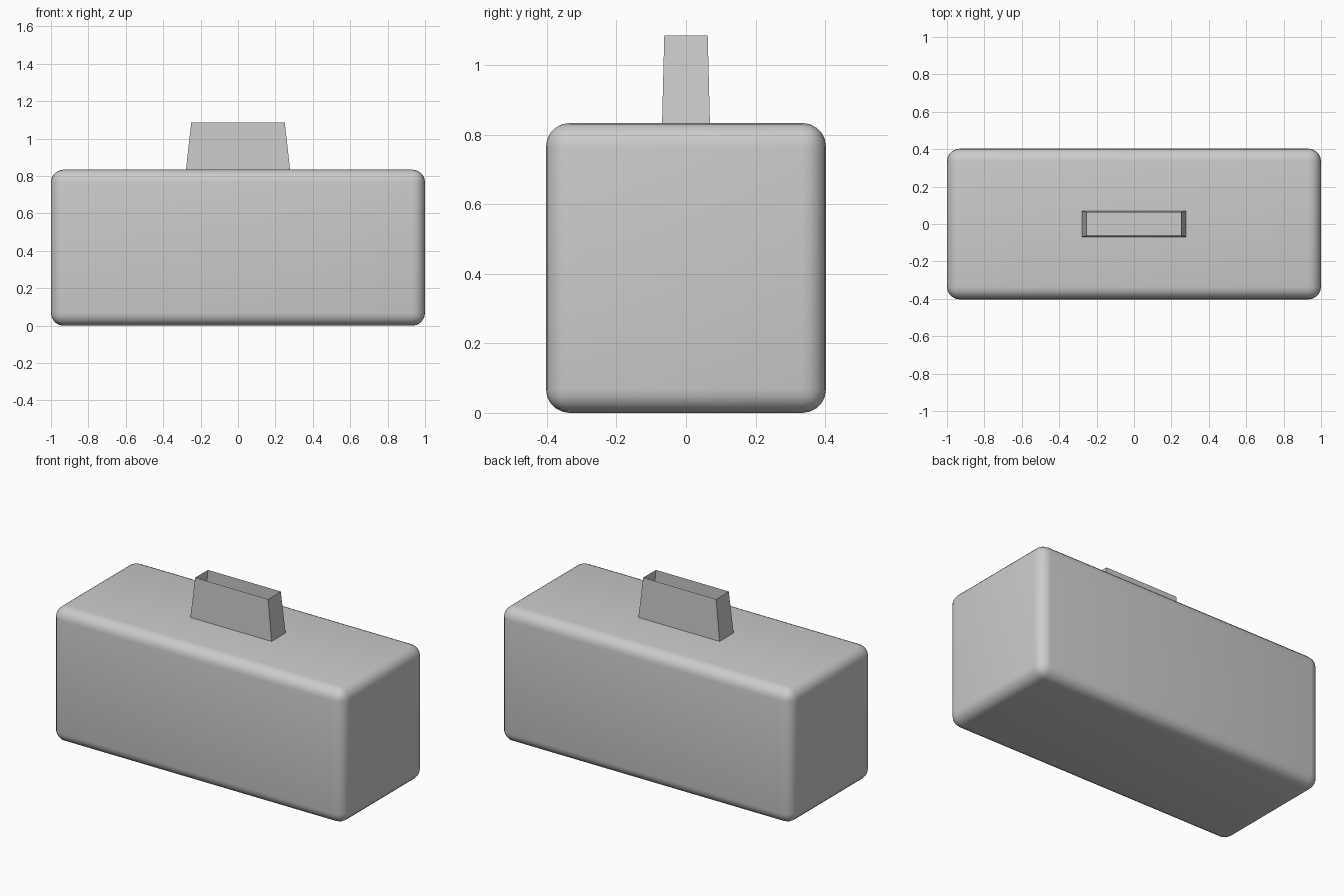
import bpy, bmesh

if "Cube" in bpy.data.objects:
    bpy.data.objects.remove(bpy.data.objects["Cube"])

# Rounded box body
W, D, H = 2.0, 0.806, 0.834
bpy.ops.mesh.primitive_cube_add(size=1, location=(0, 0, H / 2))
body = bpy.context.object
body.name = "body"
body.scale = (W, D, H)
bpy.ops.object.transform_apply(location=False, rotation=False, scale=True)
bevel = body.modifiers.new("rounded_edges", 'BEVEL')
bevel.width = 0.068
bevel.segments = 5
bpy.ops.object.modifier_apply(modifier=bevel.name)
bpy.ops.object.shade_smooth_by_angle()

# Thin-walled tapered spout, open at the top, slightly sunk into the body
bm = bmesh.new()


def ring(hx, hy, z):
    return [bm.verts.new((sx * hx, sy * hy, z))
            for sx, sy in ((-1, -1), (1, -1), (1, 1), (-1, 1))]


low = ring(0.279, 0.069, H - 0.005)
top = ring(0.25, 0.0625, 1.086)
for i in range(4):
    j = (i + 1) % 4
    bm.faces.new((low[i], low[j], top[j], top[i]))
mesh = bpy.data.meshes.new("top_spout")
bm.to_mesh(mesh)
bm.free()
bpy.context.collection.objects.link(bpy.data.objects.new("top_spout", mesh))
